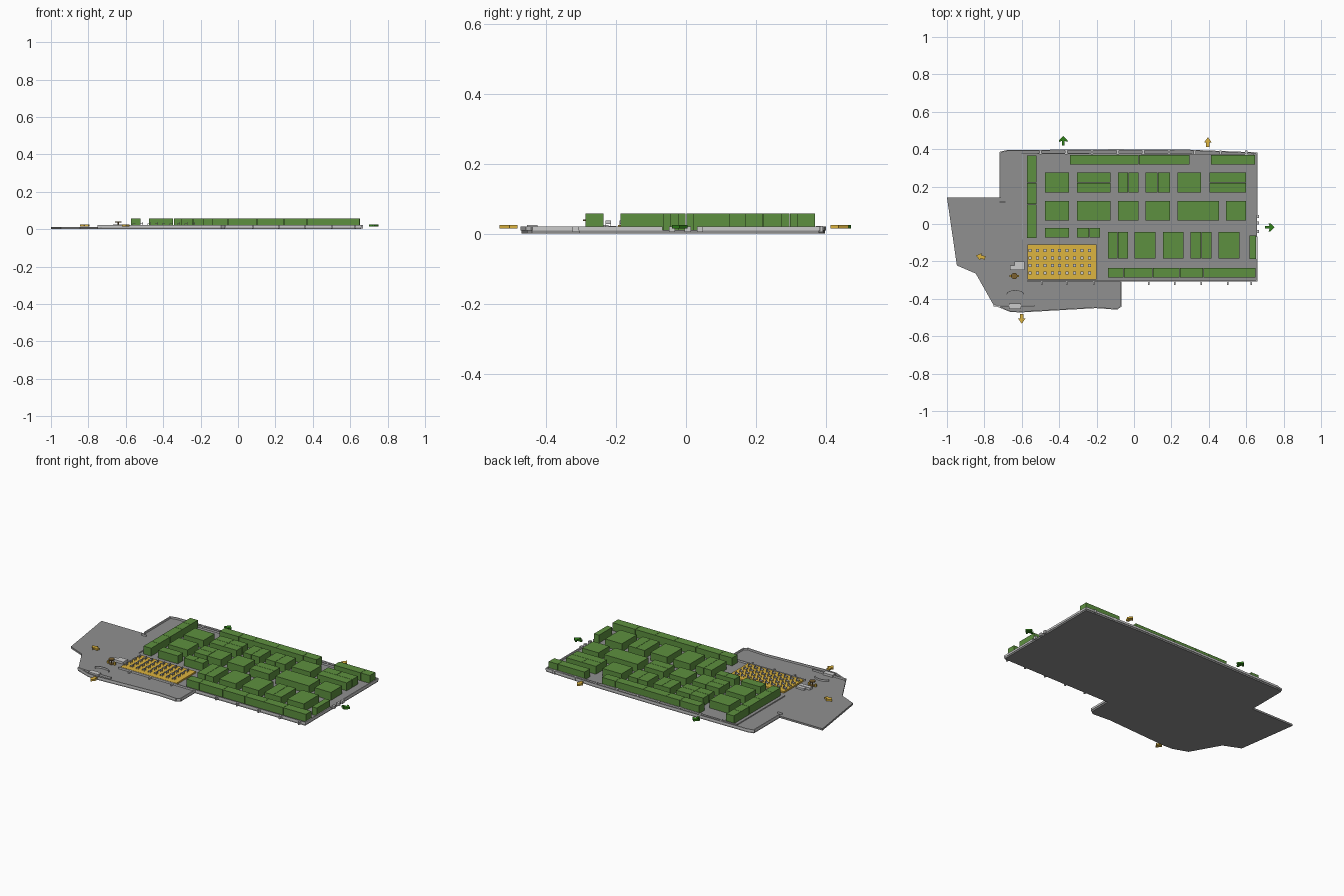
import bpy, bmesh, math
from mathutils import Matrix, Vector


def material(name, rgb):
    m = bpy.data.materials.new(name)
    m.diffuse_color = (*rgb, 1)
    return m


GREEN = material("booth_green", (0.11, 0.28, 0.05))
YELLOW = material("stage_yellow", (0.73, 0.46, 0.05))
DARK_GREEN = material("arrow_green", (0.03, 0.22, 0.01))
BROWN = material("table_brown", (0.2, 0.12, 0.03))
FLOOR_GREY = material("floor_grey", (0.28, 0.28, 0.28))
FLOOR, WALL, TOP = 0.011, 0.021, 0.058


def finish(name, bm, mat=None):
    bmesh.ops.recalc_face_normals(bm, faces=bm.faces)
    me = bpy.data.meshes.new(name)
    bm.to_mesh(me)
    bm.free()
    if mat:
        me.materials.append(mat)
    ob = bpy.data.objects.new(name, me)
    bpy.context.collection.objects.link(ob)
    return ob


def add_box(bm, x0, x1, y0, y1, z0, z1):
    mid = Matrix.Translation(((x0 + x1) / 2, (y0 + y1) / 2, (z0 + z1) / 2))
    bmesh.ops.create_cube(bm, size=1, matrix=mid @ Matrix.Diagonal((x1 - x0, y1 - y0, z1 - z0, 1)))


def boxes(name, items, mat=None):
    bm = bmesh.new()
    for b in items:
        add_box(bm, *b)
    return finish(name, bm, mat)


def prism(name, pts, z0, z1, mat=None):
    bm = bmesh.new()
    f = bm.faces.new([bm.verts.new((x, y, z0)) for x, y in pts])
    r = bmesh.ops.extrude_face_region(bm, geom=[f])
    for v in r["geom"]:
        if isinstance(v, bmesh.types.BMVert):
            v.co.z = z1
    return finish(name, bm, mat)


def wall(name, pts, z0=FLOOR - 0.002, z1=WALL, t=0.006):
    bm = bmesh.new()
    for a, b in zip(pts, pts[1:]):
        a, b = Vector(a), Vector(b)
        d, m = b - a, (a + b) / 2
        mat = (Matrix.Translation((m.x, m.y, (z0 + z1) / 2))
               @ Matrix.Rotation(math.atan2(d.y, d.x), 4, 'Z')
               @ Matrix.Diagonal((d.length + t, t, z1 - z0, 1)))
        bmesh.ops.create_cube(bm, size=1, matrix=mat)
    return finish(name, bm)


# Floor slab of hall, side lobby and front entrance
back = [(0.657, 0.38), (0.3, 0.394), (-0.1, 0.397), (-0.68, 0.392), (-0.717, 0.383)]
front = [(-0.75, -0.435), (-0.663, -0.467), (-0.605, -0.47), (-0.205, -0.447),
         (-0.09, -0.455), (-0.07, -0.44), (-0.07, -0.306)]
lobby = [(-0.717, 0.142), (-1.0, 0.142), (-0.947, -0.222), (-0.846, -0.265)]
prism("floor", back + lobby + front + [(0.657, -0.306)], 0, FLOOR, FLOOR_GREY)

# Perimeter and inner walls
wall("back_wall", back)
wall("left_wall", [(-0.715, 0.383), (-0.715, 0.142)])
wall("entrance_wall", [(-0.747, -0.432)] + front[1:])
wall("entrance_counter_wall", [(-0.747, -0.437), (-0.535, -0.437)])
wall("front_wall", [(-0.57, -0.304), (0.656, -0.304)])
wall("right_wall", [(0.656, 0.38), (0.656, 0.05)])
wall("right_wall_front", [(0.656, -0.07), (0.656, -0.304)])
wall("back_inner_wall", [(-0.6, 0.378), (0.64, 0.372)], t=0.004)
wall("lobby_wall", [(-0.595, 0.378), (-0.595, -0.08)], z1=0.016, t=0.004)
wall("lobby_step", [(-0.715, 0.118), (-0.69, 0.118)], t=0.006)
arc = [(-0.635 + 0.045 * math.cos(a), -0.375 + 0.02 * math.sin(a))
       for a in [math.pi * i / 8 for i in range(9)]]
wall("curved_barrier", arc, t=0.003)

# Pilasters and door frames along the walls
xs = [-0.5 + 0.1375 * i for i in range(9)]
boxes("front_pilasters", [(x - 0.004, x + 0.004, -0.325, -0.303, 0.004, WALL)
                          for x in [-0.493, -0.36, -0.215, 0.08, 0.217, 0.36, 0.5, 0.627]])
boxes("back_pilasters", [(x - 0.006, x + 0.006, 0.372, 0.392, 0.004, WALL + 0.001) for x in xs])
boxes("door_frames", [(0.654, 0.668, y - 0.009, y + 0.009, 0.004, WALL)
                      for y in (0.04, 0.005, -0.04)])

# Exhibition booths: each row is (y0, y1, x spans)
rows = [
    (0.317, 0.37, [(-0.344, -0.217), (-0.217, -0.126), (-0.126, 0.025), (0.025, 0.208),
                   (0.208, 0.297), (0.41, 0.588), (0.588, 0.648)]),
    (0.168, 0.275, [(-0.477, -0.346), (-0.087, -0.03), (-0.03, 0.025), (0.062, 0.127),
                    (0.127, 0.192), (0.233, 0.36)]),
    (0.221, 0.275, [(-0.306, -0.217), (-0.217, -0.126), (0.402, 0.495), (0.495, 0.6)]),
    (0.168, 0.221, [(-0.306, -0.217), (-0.217, -0.126), (0.402, 0.6)]),
    (0.019, 0.125, [(-0.477, -0.346), (-0.217, -0.126), (-0.087, 0.025),
                    (0.233, 0.455), (0.49, 0.6)]),
    (0.072, 0.125, [(-0.306, -0.217), (0.062, 0.192)]),
    (0.019, 0.072, [(-0.306, -0.217), (0.062, 0.192)]),
    (-0.073, -0.02, [(-0.477, -0.346), (-0.306, -0.24), (-0.24, -0.18)]),
    (-0.185, -0.042, [(-0.14, -0.087), (-0.087, -0.032), (0.003, 0.115), (0.153, 0.265),
                      (0.302, 0.36), (0.36, 0.415), (0.452, 0.564)]),
    (-0.188, -0.062, [(0.617, 0.652)]),
    (-0.288, -0.235, [(-0.14, -0.055), (-0.055, 0.1), (0.1, 0.245), (0.245, 0.37),
                      (0.37, 0.5), (0.5, 0.65)]),
]
side = [0.366, 0.297, 0.22, 0.105, 0.0, -0.075]
rows += [(b, a, [(-0.572, -0.52)]) for a, b in zip(side, side[1:])]
g = 0.0008
for i, (y0, y1, spans) in enumerate(rows):
    boxes(f"booth_row_{i + 1}", [(a + g, b - g, y0 + g, y1 - g, 0.0005, TOP) for a, b in spans], GREEN)

# Stage area with rows of chairs
boxes("stage_floor", [(-0.569, -0.2, -0.297, -0.11, 0.001, 0.02)], YELLOW)
chairs = []
for x in [-0.555 + 0.0395 * i for i in range(9)]:
    for y in (-0.142, -0.182, -0.222, -0.262):
        chairs.append((x - 0.008, x + 0.008, y - 0.008, y + 0.008, 0.027, 0.029))
        chairs.append((x + 0.006, x + 0.008, y - 0.008, y + 0.008, 0.029, 0.038))
        for dx in (-0.007, 0.007):
            for dy in (-0.007, 0.007):
                chairs.append((x + dx - 0.001, x + dx + 0.001, y + dy - 0.001, y + dy + 0.001, 0.02, 0.027))
boxes("audience_chairs", chairs)

# Counters and round meeting table in the lobby
boxes("stage_counter", [(-0.662, -0.585, -0.246, -0.222, 0.01, 0.024),
                        (-0.638, -0.585, -0.222, -0.2, 0.01, 0.022)])
boxes("entrance_counter", [(-0.668, -0.605, -0.455, -0.425, 0.01, 0.024)])
bm = bmesh.new()
for r, z0, z1 in ((0.013, 0.01, 0.014), (0.003, 0.014, 0.036), (0.017, 0.036, 0.041)):
    bmesh.ops.create_cone(bm, cap_ends=True, segments=16, radius1=r, radius2=r, depth=z1 - z0,
                          matrix=Matrix.Translation((-0.64, -0.278, (z0 + z1) / 2)))
finish("lobby_table", bm, BROWN)
boxes("lobby_stools", [(-0.64 + s * 0.021 - 0.005, -0.64 + s * 0.021 + 0.005,
                        -0.284, -0.272, 0.01, 0.026) for s in (-1, 1)], YELLOW)


# Direction arrows around the hall
def arrow(name, x, y, deg, mat, stem=0.006):
    half = [(stem, -0.025), (stem, 0.0), (0.022, -0.006), (0.022, 0.004), (0, 0.026)]
    if mat is YELLOW:
        half = [(0.009, -0.025), (0.009, -0.002), (0.02, -0.002), (0, 0.026)]
    pts = half + [(-a, b) for a, b in reversed(half[:-1])]
    ob = prism(name, pts, 0.014, 0.024, mat)
    ob.location = (x, y, 0)
    ob.rotation_euler.z = math.radians(deg)


arrow("exit_arrow_back", -0.378, 0.445, 0, DARK_GREEN)
arrow("exit_arrow_right", 0.725, -0.018, -90, DARK_GREEN)
arrow("entry_arrow_back", 0.395, 0.438, 0, YELLOW)
arrow("entry_arrow_front", -0.6, -0.507, 180, YELLOW)
arrow("entry_arrow_left", -0.82, -0.175, 75, YELLOW)
